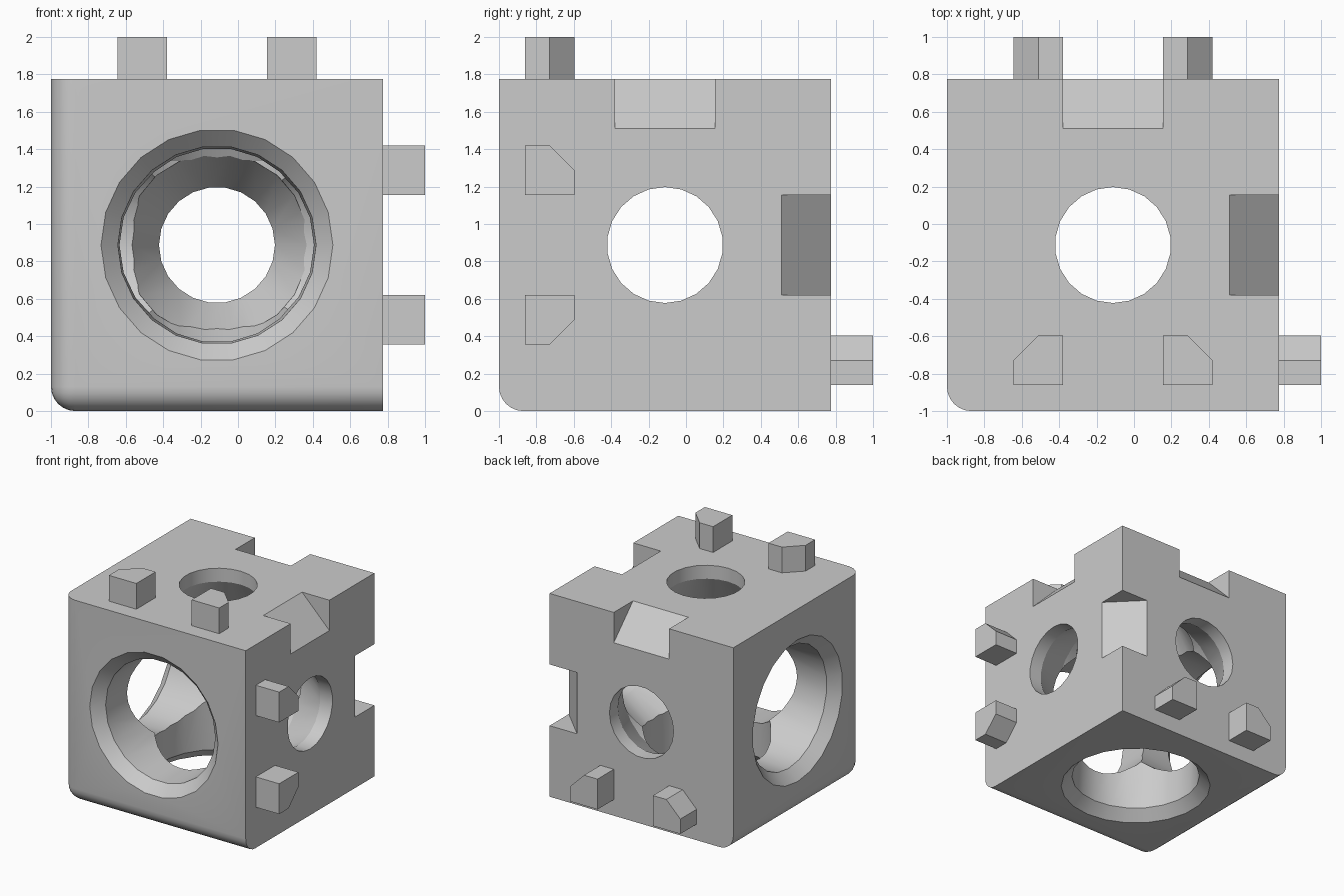
import bpy, bmesh, math
from mathutils import Vector

cube = bpy.data.objects.get("Cube")
if cube:
    bpy.data.objects.remove(cube, do_unlink=True)

HALF = 0.8875                              # half the block's side
CENTRE = Vector((-0.1125, -0.1125, HALF))  # middle of the block
SLOT = 0.2675                              # half width of notches
SIZE = 0.265                               # notch depth and peg width

grey = bpy.data.materials.new("plain grey")
grey.use_nodes = True
colour = (0.6, 0.6, 0.6, 1)
grey.diffuse_color = colour
grey.node_tree.nodes["Principled BSDF"].inputs["Base Color"].default_value = colour

# Ways to place (u, v, w) coordinates on the three axes
CYCLE = {"x": lambda u, v, w: (w, u, v),
         "y": lambda u, v, w: (v, w, u),
         "z": lambda u, v, w: (u, v, w)}
PEG_AXES = {"right": lambda u, v, w: (w, v, u),
            "back": lambda u, v, w: (u, w, v),
            "top": lambda u, v, w: (u, v, w)}


def finish(name, bm):
    bmesh.ops.recalc_face_normals(bm, faces=bm.faces)
    mesh = bpy.data.meshes.new(name)
    bm.to_mesh(mesh)
    bm.free()
    mesh.materials.append(grey)
    obj = bpy.data.objects.new(name, mesh)
    obj.location = CENTRE
    bpy.context.collection.objects.link(obj)
    return obj


def loft(name, rings, place):
    """Closed solid through a list of equal-length rings of points."""
    bm = bmesh.new()
    loops = [[bm.verts.new(place(*p)) for p in ring] for ring in rings]
    n = len(loops[0])
    for a, b in zip(loops, loops[1:]):
        for i in range(n):
            j = (i + 1) % n
            bm.faces.new((a[i], a[j], b[j], b[i]))
    bm.faces.new(loops[0])
    bm.faces.new(loops[-1])
    return finish(name, bm)


def prism(name, outline, low, high, place):
    return loft(name, [[(u, v, w) for u, v in outline] for w in (low, high)], place)


def circle(radius, w, sides=22):
    steps = [math.tau * i / sides + math.pi / 2 for i in range(sides)]
    return [(radius * math.cos(a), radius * math.sin(a), w) for a in steps]


# Block with its three low edges rounded
bm = bmesh.new()
bmesh.ops.create_cube(bm, size=2 * HALF)
low_edges = [e for e in bm.edges
             if sum(all(v.co[k] < 0 for v in e.verts) for k in range(3)) == 2
             and any(all(c < 0 for c in v.co) for v in e.verts)]
bmesh.ops.bevel(bm, geom=low_edges, offset=0.13, segments=6, profile=0.5,
                affect='EDGES')
block = finish("block", bm)

# Stepped holes: wide chamfered mouth, long bore, cone, narrow outlet
bore = [(0.67, -0.9375), (0.53, -0.7975), (0.49, 0.45), (0.31, 0.77), (0.31, 1)]
cutters = [loft("hole_cutter_" + axis, [circle(r, w) for r, w in bore], place)
           for axis, place in CYCLE.items()]

# Sloped notches in the three high edges
out = HALF + 0.1
reach = 2 * HALF - SIZE - out
wedge = [(out, reach), (out, out), (reach, out)]
cutters += [prism("notch_cutter_" + axis, wedge, -SLOT, SLOT, place)
            for axis, place in CYCLE.items()]

bpy.context.view_layer.objects.active = block
for cutter in cutters:
    mod = block.modifiers.new("cut", 'BOOLEAN')
    mod.operation = 'DIFFERENCE'
    mod.solver = 'EXACT'
    mod.object = cutter
    bpy.ops.object.modifier_apply(modifier=mod.name)
    bpy.data.objects.remove(cutter, do_unlink=True)

bpy.ops.object.select_all(action='DESELECT')
block.select_set(True)
bpy.ops.object.shade_smooth_by_angle(angle=math.radians(25))

# Pairs of pegs with one cut corner
near, far, base, cut = SLOT, SLOT + SIZE, -0.7475, 0.135
for side, place in PEG_AXES.items():
    for label, s in (("a", -1), ("b", 1)):
        outline = [(s * near, base), (s * far, base), (s * far, base + SIZE - cut),
                   (s * (far - cut), base + SIZE), (s * near, base + SIZE)]
        prism(f"{side}_peg_{label}", outline, HALF - 0.02, 1.1125, place)
